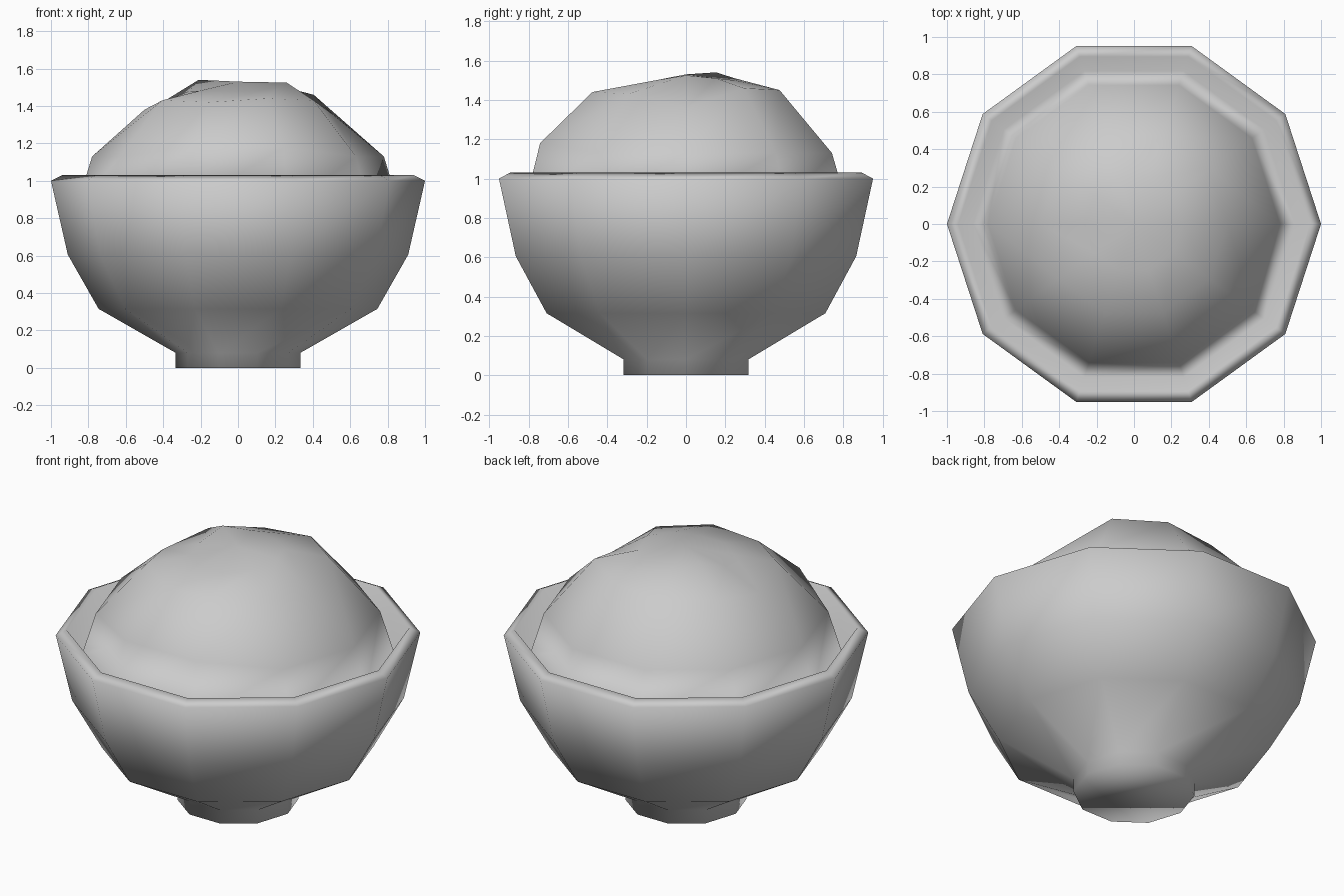
import bpy, bmesh
from math import cos, sin, pi

if "Cube" in bpy.data.objects:
    bpy.data.objects.remove(bpy.data.objects["Cube"])

SIDES = 10


def add_ring(bm, radius, heights):
    """Ten-sided ring; heights is one number or one per corner."""
    if not isinstance(heights, (list, tuple)):
        heights = [heights] * SIDES
    return [bm.verts.new((radius * cos(2 * pi * i / SIDES),
                          radius * sin(2 * pi * i / SIDES), z))
            for i, z in enumerate(heights)]


def bridge(bm, low, high):
    for i in range(SIDES):
        j = (i + 1) % SIDES
        bm.faces.new((low[i], low[j], high[j], high[i]))


# Foot, bowl wall, rim, then the groove where the filling meets the bowl
bowl_profile = [(0.333, 0), (0.333, 0.08), (0.745, 0.315), (0.91, 0.605),
                (1.0, 1.0), (0.94, 1.03), (0.86, 0.87)]

# Uneven heaped filling: heights go anticlockwise from +x
mound_rings = [
    (0.78, [1.13, 1.13, 1.13, 1.13, 1.13, 1.13, 1.13, 1.18, 1.18, 1.13]),
    (0.50, [1.36, 1.46, 1.45, 1.42, 1.42, 1.38, 1.43, 1.42, 1.44, 1.43]),
    (0.26, [1.525, 1.51, 1.50, 1.51, 1.54, 1.48, 1.48, 1.48, 1.48, 1.50]),
]

bm = bmesh.new()
rings = [add_ring(bm, r, z) for r, z in bowl_profile + mound_rings]
for low, high in zip(rings, rings[1:]):
    bridge(bm, low, high)

# Closed underside and peak of the mound
bm.faces.new(rings[0][::-1])
peak = bm.verts.new((0, 0, 1.53))
for i in range(SIDES):
    bm.faces.new((rings[-1][i], rings[-1][(i + 1) % SIDES], peak))

for face in bm.faces:
    face.smooth = True
bmesh.ops.recalc_face_normals(bm, faces=bm.faces)
mesh = bpy.data.meshes.new("filled_bowl")
bm.to_mesh(mesh)
bm.free()
bowl = bpy.data.objects.new("filled_bowl", mesh)
bpy.context.collection.objects.link(bowl)
